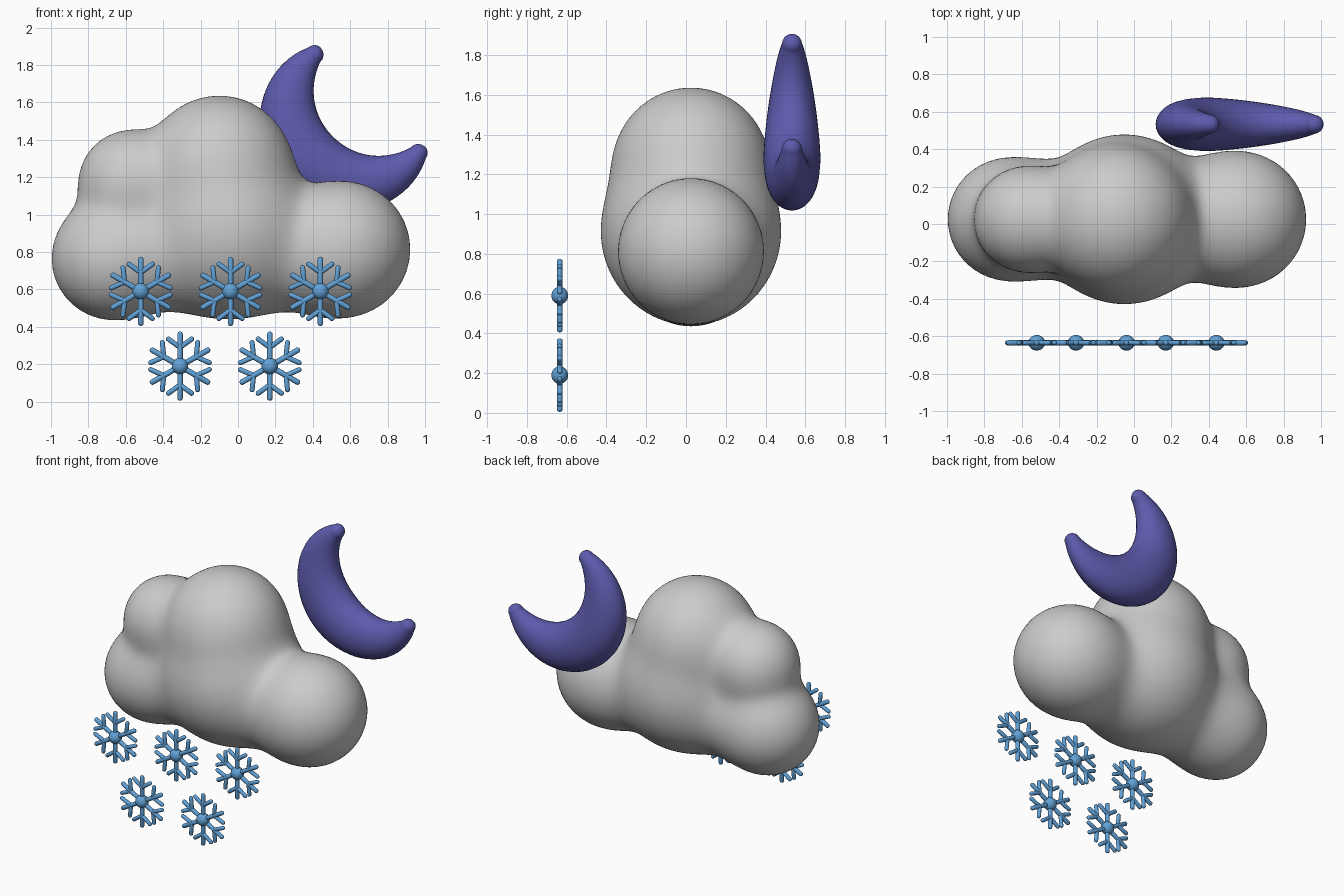
import bpy, bmesh
from math import sin, cos, pi, radians, log, exp, sqrt
from mathutils import Vector, Matrix

if "Cube" in bpy.data.objects:
    bpy.data.objects.remove(bpy.data.objects["Cube"])


def material(name, rgb):
    m = bpy.data.materials.new(name)
    m.diffuse_color = (*rgb, 1)
    m.use_nodes = True
    m.node_tree.nodes["Principled BSDF"].inputs["Base Color"].default_value = m.diffuse_color
    return m


def to_mesh(bm, name, mat=None):
    bmesh.ops.recalc_face_normals(bm, faces=bm.faces[:])
    for f in bm.faces:
        f.smooth = True
    me = bpy.data.meshes.new(name)
    bm.to_mesh(me)
    bm.free()
    if mat:
        me.materials.append(mat)
    return me


def add(name, me, loc=(0, 0, 0)):
    ob = bpy.data.objects.new(name, me)
    ob.location = loc
    bpy.context.collection.objects.link(ob)
    return ob


# Cloud: soft union of round puffs, an icosphere pushed out to its surface
PUFFS = [  # x, z, radius
    (-0.67, 0.765, 0.325),   # lower left
    (-0.57, 1.17, 0.28),     # upper left
    (-0.05, 0.91, 0.45),     # belly
    (-0.10, 1.245, 0.39),    # crown
    (0.56, 0.815, 0.36),     # right
]
BLEND = 0.05


def cloud_distance(x, y, z):
    total = 0
    for px, pz, r in PUFFS:
        total += exp(-(sqrt((x - px) ** 2 + y * y + (z - pz) ** 2) - r) / BLEND)
    cx = min(max(x, -0.45), 0.4)   # filler capsule along the base
    total += exp(-(sqrt((x - cx) ** 2 + y * y + (z - 0.79) ** 2) - 0.29) / BLEND)
    return -BLEND * log(total)


bm = bmesh.new()
bmesh.ops.create_icosphere(bm, subdivisions=6, radius=1)
for v in bm.verts:
    d = v.co.normalized()
    lo, hi = 0.2, 1.3
    for _ in range(14):
        mid = (lo + hi) / 2
        if cloud_distance(-0.05 + d.x * mid, d.y * mid, 0.9 + d.z * mid) < 0:
            lo = mid
        else:
            hi = mid
    v.co = Vector((-0.05, 0.025, 0.9)) + d * lo
add("cloud", to_mesh(bm, "cloud"))

# Moon: elliptical sections swept along an arc, tapering to rounded tips
MID, SPAN, ARC, SIDES = radians(226.5), radians(96.6), 0.385, 32
stations = []  # angle, half width, half depth
for i in range(-32, 33):
    t = i / 32
    stations.append((MID + SPAN * t, 0.18 - 0.13 * t * t, 0.143 - 0.093 * abs(t) ** 1.7))
for i in range(1, 8):  # rounded caps
    a = i / 8 * pi / 2
    extra, s = 0.05 * sin(a) / ARC, 0.05 * cos(a)
    stations.append((MID + SPAN + extra, s, s))
    stations.insert(0, (MID - SPAN - extra, s, s))
bm = bmesh.new()
rings = []
for ang, w, dep in stations:
    ring = []
    for k in range(SIDES):
        q = 2 * pi * k / SIDES
        r = ARC + w * cos(q)
        ring.append(bm.verts.new((0.655 + r * cos(ang), 0.533 + dep * sin(q), 1.56 + r * sin(ang))))
    rings.append(ring)
for a, b in zip(rings, rings[1:]):
    for k in range(SIDES):
        n = (k + 1) % SIDES
        bm.faces.new((a[k], a[n], b[n], b[k]))
bm.faces.new(rings[0])
bm.faces.new(rings[-1])
add("moon", to_mesh(bm, "moon", material("moon_indigo", (0.11, 0.105, 0.42))))


# Snowflake: six branched arms of round-ended rods around a ball
def rod(bm, p, q, r):
    p, q = Vector(p), Vector(q)
    new = bmesh.ops.create_uvsphere(bm, u_segments=12, v_segments=9, radius=r)["verts"]
    rot = Vector((0, 0, 1)).rotation_difference(q - p).to_matrix()
    for v in new:
        v.co = rot @ v.co + (q if v.co.z > 0 else p)


bm = bmesh.new()
bmesh.ops.create_uvsphere(bm, u_segments=24, v_segments=16, radius=0.044,
                          matrix=Matrix.Diagonal((1, 0.95, 1, 1)))
for k in range(6):
    turn = Matrix.Rotation(k * pi / 3, 3, 'Y')
    rod(bm, (0, 0, 0), turn @ Vector((0, 0, 0.17)), 0.015)
    for side in (-1, 1):
        rod(bm, turn @ Vector((0, 0, 0.1)), turn @ Vector((side * 0.062, 0, 0.145)), 0.0135)
flake = to_mesh(bm, "snowflake", material("snow_blue", (0.12, 0.36, 0.68)))
for i, (x, z) in enumerate([(-0.52, 0.59), (-0.04, 0.59), (0.44, 0.59), (-0.31, 0.19), (0.17, 0.19)]):
    add(f"snowflake_{i + 1}", flake, (x, -0.635, z))
